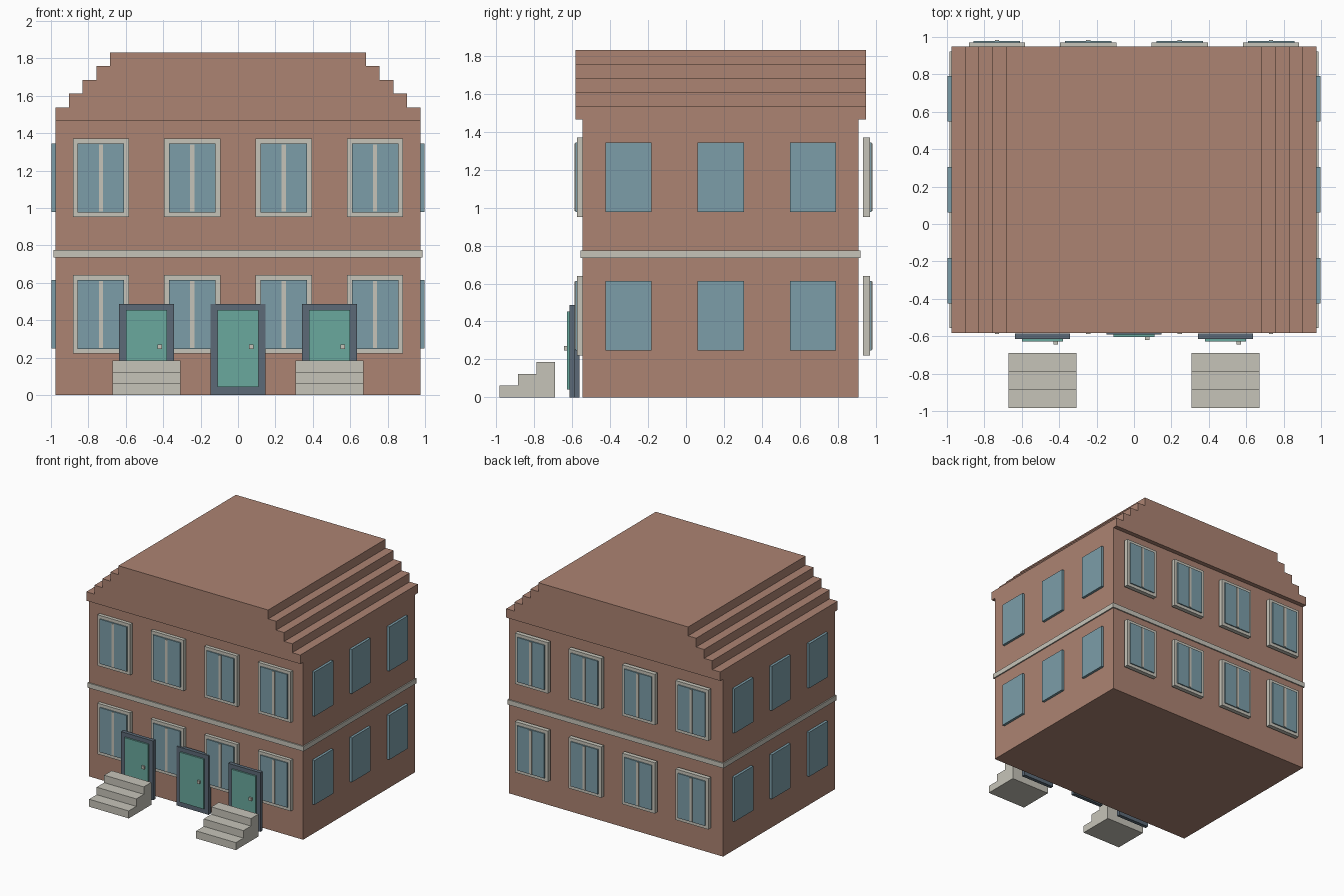
import bpy

if "Cube" in bpy.data.objects:
    bpy.data.objects.remove(bpy.data.objects["Cube"], do_unlink=True)


def material(name, rgb):
    """Flat material from 8-bit display values, stored as linear."""
    lin = [((c / 255 + 0.055) / 1.055) ** 2.4 for c in rgb] + [1.0]
    m = bpy.data.materials.new(name)
    m.use_nodes = True
    m.diffuse_color = lin
    m.node_tree.nodes["Principled BSDF"].inputs["Base Color"].default_value = lin
    return m


BRICK = material("brick", (172, 131, 114))
STONE = material("pale stone", (198, 196, 185))
GLASS = material("window blue", (124, 158, 169))
SLATE = material("dark slate", (92, 106, 119))
TEAL = material("door teal", (106, 168, 158))


def prism(name, profile, x0, x1, mat):
    """Extrude a (y, z) profile along x."""
    n = len(profile)
    verts = [(x, y, z) for x in (x0, x1) for y, z in profile]
    faces = [tuple(reversed(range(n))), tuple(range(n, 2 * n))]
    faces += [(i, (i + 1) % n, (i + 1) % n + n, i + n) for i in range(n)]
    mesh = bpy.data.meshes.new(name)
    mesh.from_pydata(verts, [], faces)
    mesh.materials.append(mat)
    obj = bpy.data.objects.new(name, mesh)
    bpy.context.collection.objects.link(obj)
    return obj


def box(name, xs, ys, zs, mat):
    (x0, x1), (y0, y1), (z0, z1) = sorted(xs), sorted(ys), sorted(zs)
    return prism(name, [(y0, z0), (y1, z0), (y1, z1), (y0, z1)], x0, x1, mat)


def around(c, half):
    return c - half, c + half


HALF_W, FRONT, BACK, EAVES = 0.977, -0.546, 0.911, 1.465
STEP = 0.0733

# Walls and belt course
box("walls", (-HALF_W, HALF_W), (FRONT, BACK), (0, EAVES), BRICK)
box("belt_course", around(0, HALF_W + 0.01), (FRONT - 0.01, BACK + 0.01),
    (0.735, 0.775), STONE)

# Stepped gable roof as a single silhouette
left = []
for i in range(5):
    x = -HALF_W + i * STEP
    left += [(x, EAVES + i * STEP), (x, EAVES + (i + 1) * STEP)]
outline = left + [(-x, z) for x, z in reversed(left)]
n = len(outline)
mesh = bpy.data.meshes.new("stepped_roof")
verts = [(x, y, z) for y in (FRONT - 0.037, BACK + 0.038) for x, z in outline]
faces = [tuple(reversed(range(n))), tuple(range(n, 2 * n))]
faces += [(i, (i + 1) % n, (i + 1) % n + n, i + n) for i in range(n)]
mesh.from_pydata(verts, [], faces)
mesh.materials.append(BRICK)
mesh.flip_normals()
bpy.context.collection.objects.link(bpy.data.objects.new("stepped_roof", mesh))


# Framed windows on the front and back
def framed_window(x, z, wall, out):
    """wall is the inner y of the frame, out is the facing direction."""
    box("window_frame", around(x, 0.15), (wall, wall + out * 0.036),
        around(z, 0.21), STONE)
    box("window_glass", around(x, 0.124), (wall, wall + out * 0.045),
        around(z, 0.184), GLASS)
    box("window_mullion", around(x, 0.011), (wall, wall + out * 0.05),
        around(z, 0.179), STONE)


for z in (0.431, 1.161):
    for x in (-0.733, -0.2445, 0.2445, 0.733):
        framed_window(x, z, -0.538, -1)
        framed_window(x, z, 0.934, 1)
    # Plain panes on both sides
    for y in (-0.304, 0.183, 0.67):
        for s in (-1, 1):
            box("side_window", (s * 0.96, s * 0.998), around(y, 0.122),
                around(z, 0.183), GLASS)


# Doors: the outer two stand a little further forward
def door(x, y):
    box("door_frame", around(x, 0.146), (y, y - 0.03), (0, 0.488), SLATE)
    box("door_panel", around(x, 0.109), (y - 0.02, y - 0.043), (0.042, 0.454), TEAL)
    box("door_knob", around(x + 0.07, 0.012), (y - 0.04, y - 0.058),
        around(0.259, 0.012), STONE)


door(0, -0.561)
for s in (-1, 1):
    door(s * 0.489, -0.586)

# Front steps
profile = [(-0.69, 0), (-0.69, 0.185)]
for i in (2, 1, 0):
    y = -0.985 + i * 0.0983
    profile += [(y, (i + 1) * 0.0617), (y, i * 0.0617)]
profile.reverse()
for s in (-1, 1):
    prism("front_steps", profile, *around(s * 0.489, 0.181), STONE)
